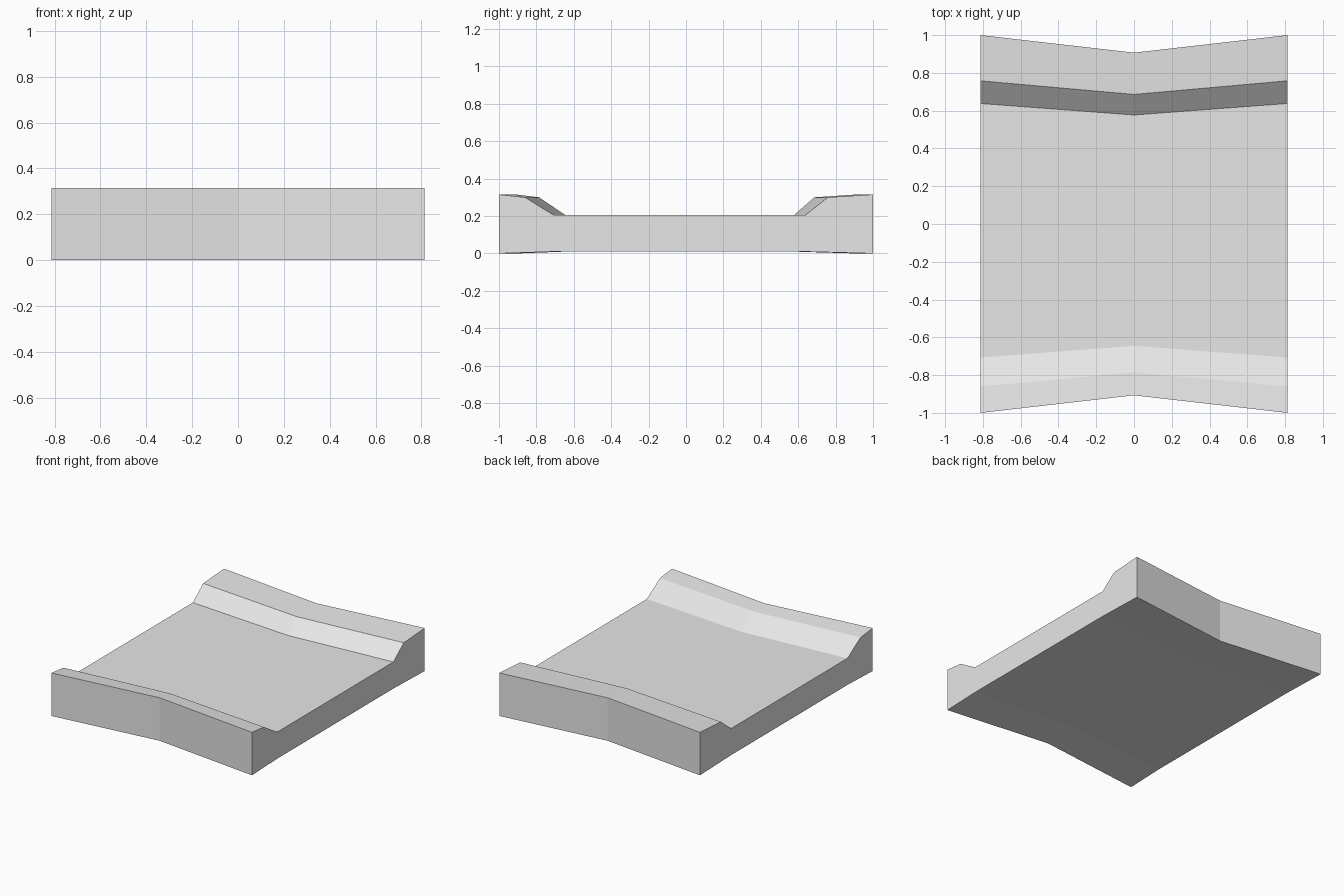
import bpy
import bmesh

cube = bpy.data.objects.get("Cube")
if cube:
    bpy.data.objects.remove(cube, do_unlink=True)

# Single plain grey
grey = bpy.data.materials.new("light_grey")
grey.use_nodes = True
colour = (0.8, 0.8, 0.8, 1.0)
grey.diffuse_color = colour
grey.node_tree.nodes["Principled BSDF"].inputs["Base Color"].default_value = colour

# Cross-section loop in (y at side, y at middle, z): top from front to back, then underside
HALF_WIDTH = 0.813
profile = [
    (-1.0, -0.907, 0.315), (-0.86, -0.785, 0.30), (-0.707, -0.645, 0.205),
    (0.638, 0.577, 0.205), (0.758, 0.686, 0.30), (1.0, 0.907, 0.315),
    (1.0, 0.907, 0.0), (0.638, 0.577, 0.01),
    (-0.707, -0.645, 0.01), (-1.0, -0.907, 0.0),
]

bm = bmesh.new()


def section(x, column):
    return [bm.verts.new((x, p[column], p[2])) for p in profile]


sections = [section(-HALF_WIDTH, 0), section(0, 1), section(HALF_WIDTH, 0)]
count = len(profile)

# Skin between neighbouring sections
for a, b in zip(sections, sections[1:]):
    for i in range(count):
        j = (i + 1) % count
        bm.faces.new((a[i], a[j], b[j], b[i]))

# Side walls, split into strips between the top and underside
for s in (sections[0], sections[2]):
    bm.faces.new((s[0], s[1], s[2], s[8], s[9]))
    bm.faces.new((s[2], s[3], s[7], s[8]))
    bm.faces.new((s[3], s[4], s[5], s[6], s[7]))

bmesh.ops.recalc_face_normals(bm, faces=bm.faces[:])
mesh = bpy.data.meshes.new("raised_end_slab")
bm.to_mesh(mesh)
bm.free()
mesh.materials.append(grey)
slab = bpy.data.objects.new("raised_end_slab", mesh)
bpy.context.collection.objects.link(slab)
